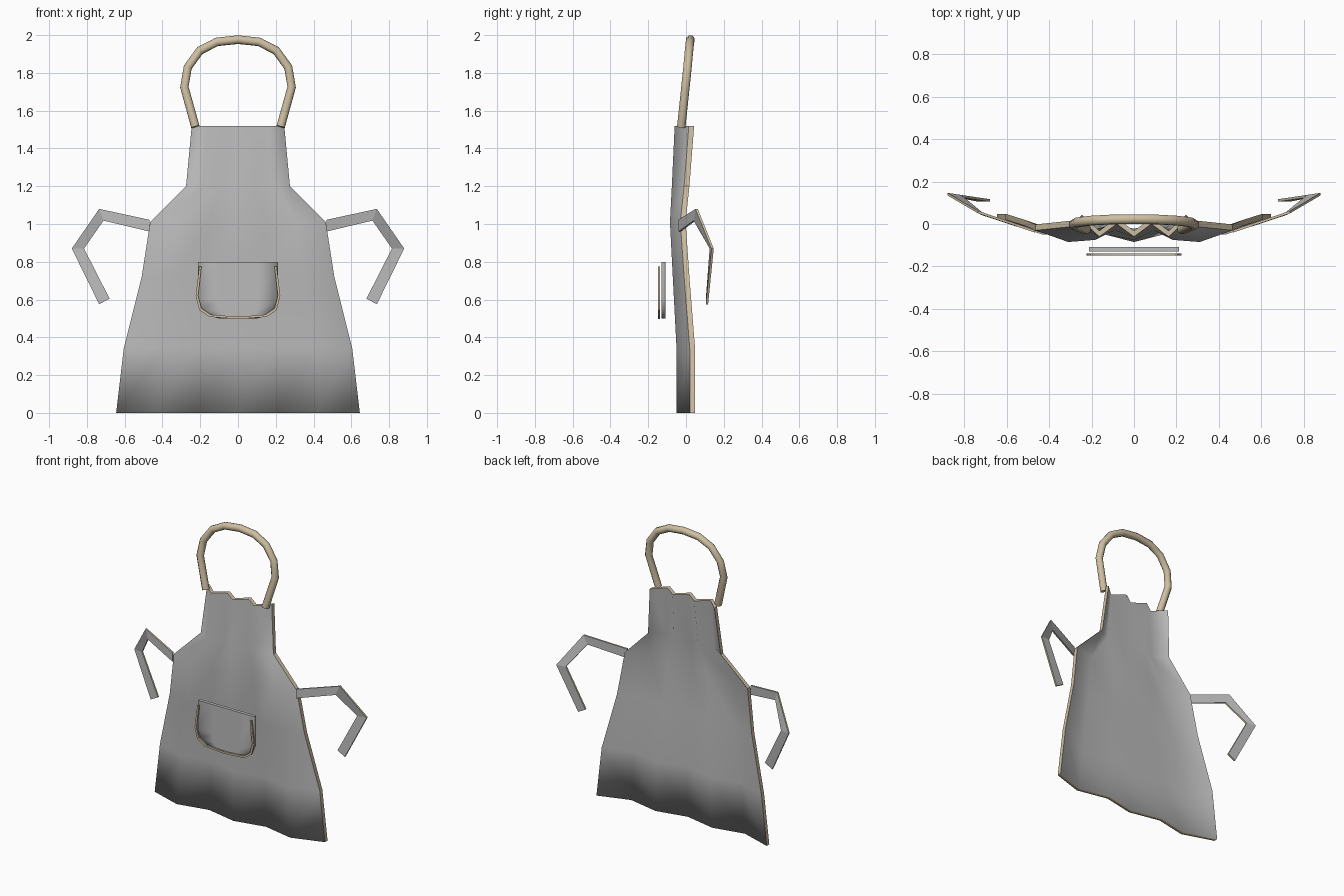
import bpy, bmesh

if "Cube" in bpy.data.objects:
    bpy.data.objects.remove(bpy.data.objects["Cube"])


def material(name, rgb):
    m = bpy.data.materials.new(name)
    m.diffuse_color = (*rgb, 1)
    m.use_nodes = True
    m.node_tree.nodes["Principled BSDF"].inputs["Base Color"].default_value = m.diffuse_color
    return m


GREY = material("grey cloth", (0.5, 0.5, 0.5))
TAN = material("tan trim", (0.62, 0.52, 0.36))


def sheet(name, rows, thickness, soft_rim):
    """Thick cloth from rows of front points; rim faces get the trim colour.
    soft_rim(edge centre, size) keeps rounded shading at chosen rim edges."""
    bm = bmesh.new()
    front = [[bm.verts.new(p) for p in r] for r in rows]
    back = [[bm.verts.new((p[0], p[1] + thickness, p[2])) for p in r] for r in rows]
    nr, nc = len(rows), len(rows[0])
    for i in range(nr - 1):
        for j in range(nc - 1):
            for g in (front, back):
                bm.faces.new((g[i][j], g[i][j + 1], g[i + 1][j + 1], g[i + 1][j]))
    # rim all the way round
    loop = [(0, j) for j in range(nc)] + [(i, nc - 1) for i in range(1, nr)]
    loop += [(nr - 1, j) for j in range(nc - 2, -1, -1)] + [(i, 0) for i in range(nr - 2, 0, -1)]
    for (a, b), (c, d) in zip(loop, loop[1:] + loop[:1]):
        f = bm.faces.new((front[a][b], front[c][d], back[c][d], back[a][b]))
        f.material_index = 1
    bmesh.ops.recalc_face_normals(bm, faces=bm.faces)
    for f in bm.faces:
        f.smooth = True
    for e in bm.edges:
        mats = {f.material_index for f in e.link_faces}
        mid = (e.verts[0].co + e.verts[1].co) / 2
        if len(mats) == 2 and not soft_rim(mid):
            e.smooth = False
        elif mats == {1} and e.calc_face_angle(0) > 0.6:
            e.smooth = False
    me = bpy.data.meshes.new(name)
    bm.to_mesh(me)
    bm.free()
    me.materials.append(GREY)
    me.materials.append(TAN)
    ob = bpy.data.objects.new(name, me)
    bpy.context.collection.objects.link(ob)
    return ob


def mirrored(half):
    """Continue a left-to-centre path to the right side."""
    return half + [(-p[0], *p[1:]) for p in half[-2::-1]]


# Apron body: z, half width, and front y of side edge, fold ridge, fold valley
profile = [
    (0.00, 0.645, 0.020, -0.050, -0.005),
    (0.34, 0.605, 0.020, -0.050, -0.005),
    (0.72, 0.510, -0.010, -0.070, -0.030),
    (1.01, 0.465, -0.030, -0.085, -0.045),
    (1.20, 0.275, -0.010, -0.075, -0.030),
    (1.52, 0.245, 0.015, -0.060, 0.000),
]
body_rows = []
for z, w, edge, ridge, valley in profile:
    ys = [edge, ridge, valley, ridge, valley, ridge, edge]
    body_rows.append([(w * (j - 3) / 3, y, z) for j, y in enumerate(ys)])
sheet("apron_body", body_rows, 0.028, lambda p: p.z < 0.01)

# Pocket panel: z and half width
pocket = [(0.50, 0.10), (0.512, 0.15), (0.54, 0.19), (0.60, 0.213), (0.80, 0.213)]
pocket_rows = [[(w * (j - 2) / 2, -0.13, z) for j in range(5)] for z, w in pocket]
pk = sheet("pocket", pocket_rows, 0.022, lambda p: p.z < 0.79)
for f in pk.data.polygons:
    f.material_index = 0

# Pocket piping: flat ribbon round the sides and bottom
outer = mirrored([(-0.205, 0.775), (-0.224, 0.62), (-0.205, 0.545), (-0.15, 0.508), (0, 0.497)])
inner = mirrored([(-0.193, 0.775), (-0.211, 0.62), (-0.193, 0.553), (-0.143, 0.52), (0, 0.509)])
piping = sheet("pocket_piping", [[(x, -0.149, z) for x, z in p] for p in (outer, inner)],
               0.011, lambda p: False)
for f in piping.data.polygons:
    f.material_index = 1

# Waist ties: bent ribbons on both sides
tie_out = [(0.468, -0.04, 1.022), (0.735, 0.050, 1.08), (0.880, 0.135, 0.87), (0.735, 0.105, 0.575)]
tie_in = [(0.468, -0.04, 0.960), (0.712, 0.040, 1.018), (0.815, 0.125, 0.87), (0.680, 0.105, 0.605)]
for side, s in (("left", -1), ("right", 1)):
    ob = sheet(f"waist_tie_{side}", [[(s * x, y, z) for x, y, z in p] for p in (tie_in, tie_out)],
               0.012, lambda p: False)
    for f in ob.data.polygons:
        f.use_smooth = False

# Neck strap: swept round tube
path = mirrored([(-0.226, -0.025, 1.515), (-0.284, -0.003, 1.725), (-0.266, 0.008, 1.83),
                 (-0.202, 0.016, 1.918), (-0.112, 0.021, 1.964), (0, 0.023, 1.976)])
cu = bpy.data.curves.new("neck_strap", "CURVE")
cu.dimensions = "3D"
cu.bevel_depth = 0.024
cu.bevel_resolution = 2
cu.use_fill_caps = True
sp = cu.splines.new("POLY")
sp.points.add(len(path) - 1)
for pt, co in zip(sp.points, path):
    pt.co = (*co, 1)
strap = bpy.data.objects.new("neck_strap", cu)
bpy.context.collection.objects.link(strap)
cu.materials.append(TAN)
bpy.context.view_layer.objects.active = strap
strap.select_set(True)
bpy.ops.object.convert(target="MESH")
bpy.ops.object.shade_smooth_by_angle(angle=0.9)
